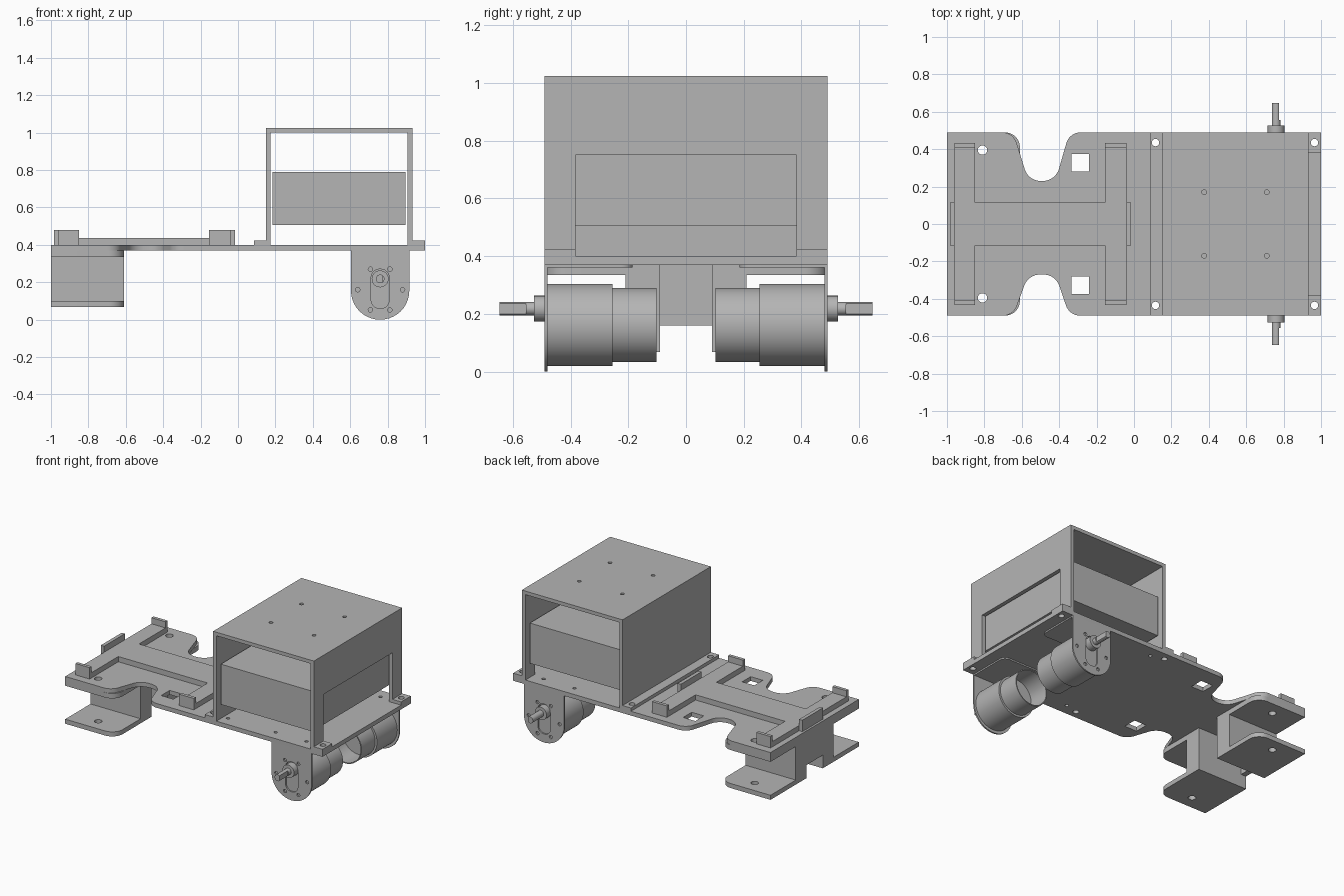
import bpy, bmesh, math
from mathutils import Vector, Matrix

cube = bpy.data.objects.get("Cube")
if cube:
    bpy.data.objects.remove(cube, do_unlink=True)

grey = bpy.data.materials.new("plain_grey")
grey.use_nodes = True
colour = (0.46, 0.46, 0.46, 1)
grey.diffuse_color = colour
grey.node_tree.nodes["Principled BSDF"].inputs["Base Color"].default_value = colour


def add(name, bm):
    bmesh.ops.recalc_face_normals(bm, faces=bm.faces)
    mesh = bpy.data.meshes.new(name)
    bm.to_mesh(mesh)
    bm.free()
    mesh.materials.append(grey)
    ob = bpy.data.objects.new(name, mesh)
    bpy.context.collection.objects.link(ob)
    return ob


def fillet(corners):
    """Outline from (x, y, radius) corners, rounding where radius > 0."""
    out = []
    for i, (x, y, r) in enumerate(corners):
        p = Vector((x, y))
        if r == 0:
            out.append(p)
            continue
        u = (Vector(corners[i - 1][:2]) - p).normalized()
        v = (Vector(corners[(i + 1) % len(corners)][:2]) - p).normalized()
        half = u.angle(v) / 2
        centre = p + (u + v).normalized() * r / math.sin(half)
        a = p + u * r / math.tan(half) - centre
        b = p + v * r / math.tan(half) - centre
        turn = math.atan2(a.x * b.y - a.y * b.x, a.dot(b))
        for k in range(11):
            out.append(centre + Matrix.Rotation(turn * k / 10, 2) @ a)
    return out


def prism(name, outline, lo, hi, axis="z"):
    """Extrude a 2D outline along z, or an xz outline along y."""
    bm = bmesh.new()
    place = (lambda p, t: (p[0], p[1], t)) if axis == "z" else (lambda p, t: (p[0], t, p[1]))
    face = bm.faces.new([bm.verts.new(place(p, lo)) for p in outline])
    ext = bmesh.ops.extrude_face_region(bm, geom=[face])
    shift = Vector(place((0, 0), hi - lo))
    bmesh.ops.translate(bm, vec=shift, verts=[g for g in ext["geom"] if isinstance(g, bmesh.types.BMVert)])
    return add(name, bm)


def box(name, x, y, z):
    return prism(name, [(x[0], y[0]), (x[1], y[0]), (x[1], y[1]), (x[0], y[1])], *z)


def rod(name, a, b, r, lo, hi, axis="z", n=24):
    ring = [(a + r * math.cos(math.tau * k / n), b + r * math.sin(math.tau * k / n)) for k in range(n)]
    return prism(name, ring, lo, hi, axis)


def cut(ob, cutters):
    for c in cutters:
        c.hide_render = True
        mod = ob.modifiers.new("cut", "BOOLEAN")
        mod.operation, mod.solver, mod.object = "DIFFERENCE", "EXACT", c
        bpy.context.view_layer.objects.active = ob
        bpy.ops.object.modifier_apply(modifier=mod.name)
        bpy.data.objects.remove(c, do_unlink=True)
    return ob


def smooth(ob):
    bpy.ops.object.select_all(action="DESELECT")
    ob.select_set(True)
    bpy.context.view_layer.objects.active = ob
    bpy.ops.object.shade_smooth_by_angle(angle=math.radians(30))


def drill(points, r, lo, hi):
    return [rod("cutter", x, y, r, lo, hi, n=16) for x, y in points]


def pairs(xs, y):
    return [(x, s * y) for x in xs for s in (-1, 1)]


# Base plate with a waist notch on each side
def edge(side, depth):
    return [(-1, .49 * side, 0), (-.645, .49 * side, .08), (-.565, depth, .09),
            (-.42, depth, .09), (-.345, .49 * side, .08), (1, .49 * side, 0)]


base = prism("base_plate", fillet(edge(1, .23) + edge(-1, -.27)[::-1]), .37, .4)
cut(base, drill(pairs([-.81], .395), .025, .3, .5) + drill(pairs([.115, .965], .435), .02, .3, .5)
    + drill(pairs([.21, .58, .82], .41), .012, .3, .5)
    + [box("cutter", (-.335, -.24), y, (.3, .5)) for y in ((.28, .375), (-.375, -.28))])
smooth(base)

# Raised H-shaped holder with retaining tabs
box("holder_bar", (-.85, -.155), (-.115, .115), (.4, .437))
for name, x, tab in (("rear", (-.96, -.85), (-.985, -.96)), ("inner", (-.155, -.04), (-.04, -.015))):
    box(name + "_holder_arm", x, (-.41, .41), (.4, .437))
    box(name + "_side_tab", tab, (-.115, .115), (.4, .48))
    for s in (-1, 1):
        box(name + "_end_tab", x, sorted((s * .41, s * .433)), (.4, .48))

# Channel brackets under the narrow end
box("bracket_cross_wall", (-1, -.96), (-.09, .09), (.16, .37))
for s in (-1, 1):
    box("bracket_web", (-1, -.61), sorted((s * .09, s * .21)), (.1, .335))
    shape = fillet([(-1, s * .09, 0), (-.61, s * .09, 0), (-.61, s * .49, .08), (-1, s * .49, 0)])
    for name, lo, hi in (("upper", .335, .37), ("lower", .068, .1)):
        plate = prism(name + "_bracket_plate", shape, lo, hi)
        cut(plate, drill([(-.81, s * .395)], .025, 0, .5))
        smooth(plate)

# Open-ended cover with mounting feet and an end window
profile = [(.085, .4), (.175, .4), (.175, 1), (.905, 1), (.905, .4), (1, .4),
           (1, .423), (.933, .423), (.933, 1.025), (.15, 1.025), (.15, .423), (.085, .423)]
cover = prism("cover", profile, -.49, .49, "y")
cut(cover, [box("cutter", (.85, 1.1), (-.382, .382), (.39, .75))]
    + drill(pairs([.115, .965], .435), .02, .3, .5) + drill(pairs([.375, .71], .17), .013, .9, 1.1))
smooth(cover)

# Block held inside the cover
box("inner_block", (.185, .895), (-.455, .455), (.507, .79))

# Geared motors, one on each side
X = .76
for s in (-1, 1):
    def span(a, b):
        return sorted((s * a, s * b))

    face = prism("motor_mount_face", fillet([(X - .156, .37, 0), (X + .156, .37, 0),
                 (X + .156, 0, .155), (X - .156, 0, .155)]), *span(.48, .49), "y")
    holes = [rod("cutter", X + dx, z, .012, *span(.4, .6), "y", 12)
             for dx, z in ((-.052, .27), (.052, .27), (-.12, .16), (.12, .16), (-.052, .052), (.052, .052))]
    slot = fillet([(X - .048, .06, .045), (X + .048, .06, .045), (X + .048, .27, .045), (X - .048, .27, .045)])
    smooth(cut(face, holes + [prism("cutter", slot, *span(.4, .6), "y")]))
    smooth(prism("motor_mount_flange", fillet([(X - .156, s * .48, 0), (X + .156, s * .48, 0),
                 (X + .156, s * .185, .04), (X - .156, s * .185, .04)]), .36, .37))
    smooth(rod("gearbox", X, .162, .142, *span(.255, .48), "y", 64))
    can = rod("motor_can", X, .162, .128, *span(.103, .256), "y", 64)
    smooth(cut(can, [rod("cutter", X, .162, .121, *span(.05, .25), "y", 64)]))
    smooth(rod("shaft_boss", X, .218, .045, *span(.47, .527), "y", 32))
    # Output shaft with a flat on its tip
    shaft = rod("shaft", X, .218, .023, *span(.52, .647), "y", 24)
    smooth(cut(shaft, [box("cutter", (X + .014, X + .1), span(.555, .7), (.1, .3))]))
